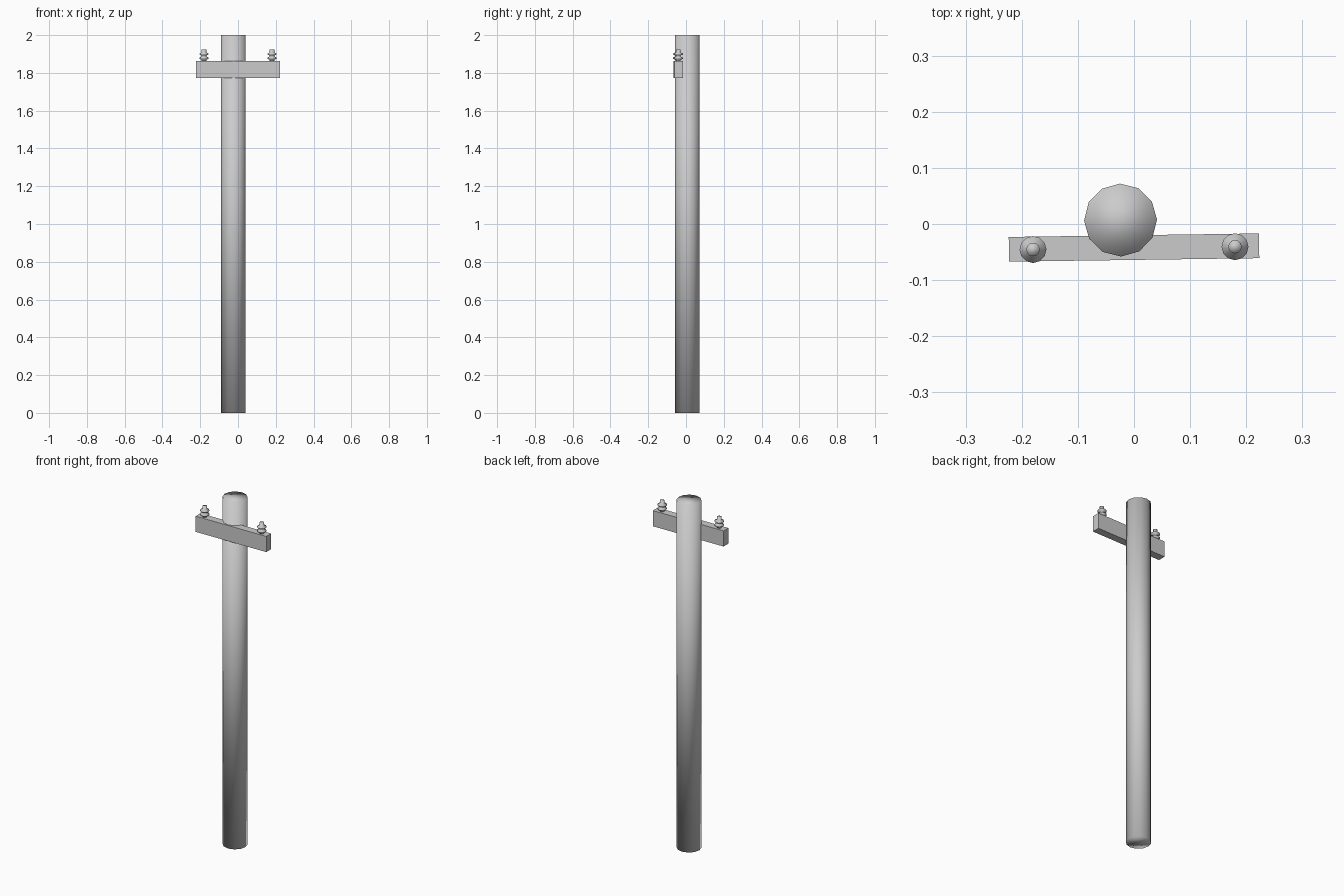
import bpy, bmesh
from math import cos, sin, pi, radians

if "Cube" in bpy.data.objects:
    bpy.data.objects.remove(bpy.data.objects["Cube"])


def lathe(name, profile, sides, loc, turn=0.0):
    """Closed solid of revolution from (radius, z) points, smooth shaded."""
    bm = bmesh.new()
    rings = [[bm.verts.new((r * cos(2 * pi * i / sides + turn),
                            r * sin(2 * pi * i / sides + turn), z))
              for i in range(sides)] for r, z in profile]
    for a, b in zip(rings, rings[1:]):
        for i in range(sides):
            j = (i + 1) % sides
            bm.faces.new((a[i], a[j], b[j], b[i]))
    bm.faces.new(rings[0][::-1])
    bm.faces.new(rings[-1])
    for f in bm.faces:
        f.smooth = True
    mesh = bpy.data.meshes.new(name)
    bm.to_mesh(mesh)
    bm.free()
    ob = bpy.data.objects.new(name, mesh)
    ob.location = loc
    bpy.context.collection.objects.link(ob)
    return ob


tilt = radians(0.8)

# Pole
lathe("pole", [(0.065, 0), (0.065, 2)], 12, (-0.024, 0.007, 0), tilt)

# Crossarm, set into the front of the pole
bpy.ops.mesh.primitive_cube_add(size=1, location=(0, -0.042, 1.818), rotation=(0, 0, tilt))
arm = bpy.context.object
arm.name = "crossarm"
arm.scale = (0.446, 0.044, 0.09)

# Insulators: a stem with two wide discs
profile = [(0.012, -0.005), (0.012, 0.006), (0.024, 0.012), (0.024, 0.018),
           (0.012, 0.024), (0.012, 0.029), (0.024, 0.034), (0.024, 0.040),
           (0.012, 0.045), (0.012, 0.062)]
for side, label in ((-1, "left"), (1, "right")):
    lathe("insulator_" + label, profile, 12,
          (side * 0.18, -0.043 + side * 0.18 * sin(tilt), 1.863), tilt)
